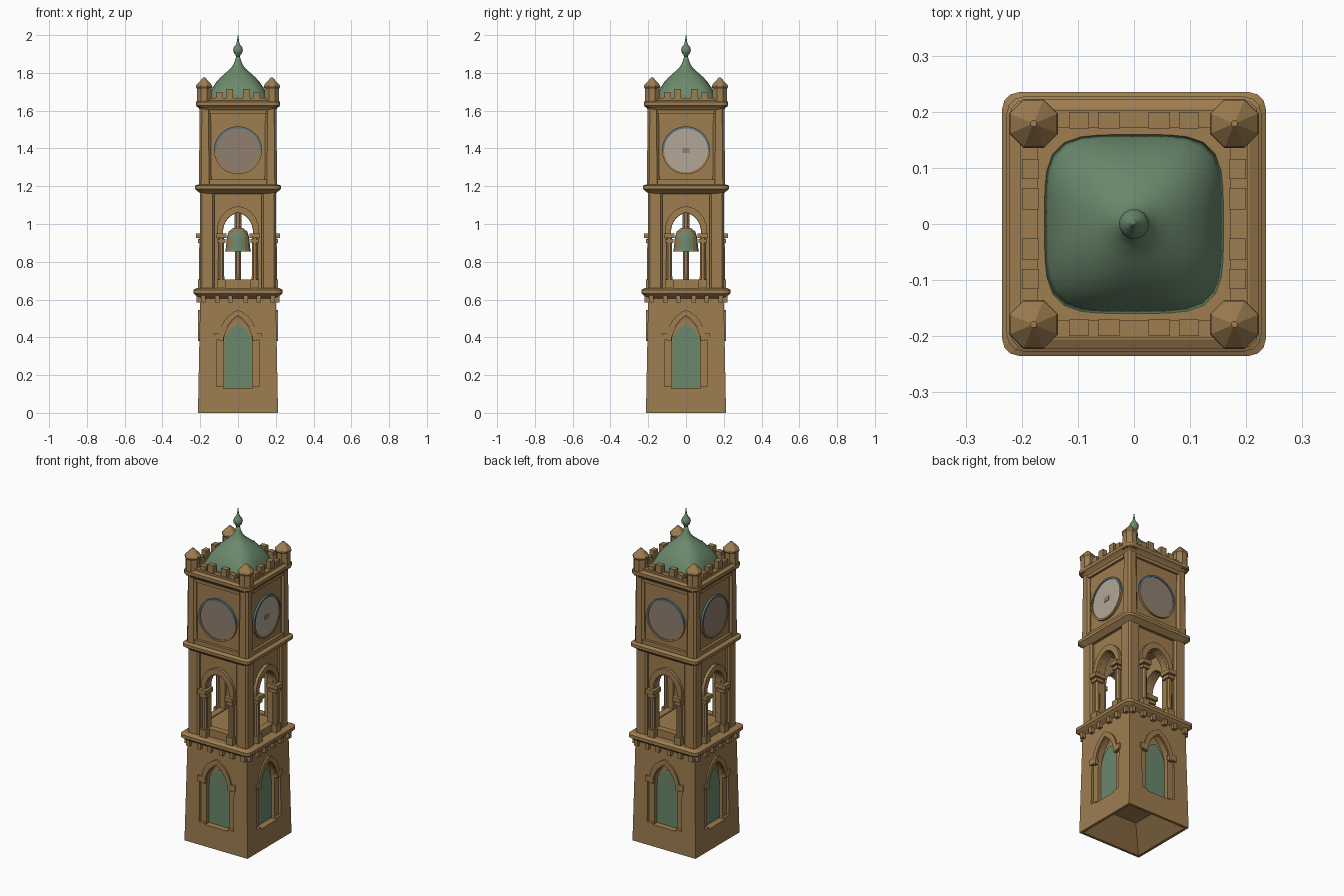
import bpy, bmesh, math
from mathutils import Matrix, Vector

if "Cube" in bpy.data.objects:
    bpy.data.objects.remove(bpy.data.objects["Cube"])


def material(name, rgb):
    m = bpy.data.materials.new(name)
    m.diffuse_color = (*rgb, 1)
    m.use_nodes = True
    m.node_tree.nodes["Principled BSDF"].inputs["Base Color"].default_value = m.diffuse_color
    return m


STONE = material("sandstone", (0.34, 0.205, 0.08))
GREEN = material("copper green", (0.145, 0.25, 0.15))
DIAL = material("taupe dial", (0.28, 0.215, 0.16))
PALE = material("pale dial", (0.45, 0.39, 0.31))
BLUE = material("slate blue", (0.10, 0.18, 0.23))


def finish(name, bm, mats, spin=False, smooth=False, rule=None):
    """Make an object; spin repeats the front part on all four sides."""
    bmesh.ops.recalc_face_normals(bm, faces=bm.faces)
    me = bpy.data.meshes.new(name)
    bm.to_mesh(me)
    if spin:
        for _ in range(3):
            me.transform(Matrix.Rotation(math.pi / 2, 4, 'Z'))
            bm.from_mesh(me)
        bm.to_mesh(me)
    bm.free()
    for m in (mats if isinstance(mats, list) else [mats]):
        me.materials.append(m)
    for p in me.polygons:
        p.use_smooth = smooth
        if rule:
            p.material_index = rule(p.center)
    ob = bpy.data.objects.new(name, me)
    bpy.context.collection.objects.link(ob)
    return ob


def square(h, r=0.0, n=0):
    """Square outline with rounded corners."""
    pts = []
    for k in range(4):
        a0 = k * math.pi / 2
        cx = (h - r) * (1 if k in (0, 3) else -1)
        cy = (h - r) * (1 if k in (0, 1) else -1)
        for j in range(n + 1):
            a = a0 + (j / n if n else 0.5) * math.pi / 2
            pts.append((cx + r * math.cos(a), cy + r * math.sin(a)))
    return pts


def circle(r, n=8, power=2.0):
    """Circle, or a squarish superellipse when power is above 2."""
    pts = []
    for i in range(n):
        a = 2 * math.pi * (i + 0.5) / n
        c, s = math.cos(a), math.sin(a)
        k = r / (abs(c) ** power + abs(s) ** power) ** (1 / power)
        pts.append((c * k, s * k))
    return pts


def loft(bm, rings, at=(0, 0)):
    """Skin a list of (z, outline) and cap both ends."""
    loops = [[bm.verts.new((x + at[0], y + at[1], z)) for x, y in o] for z, o in rings]
    for a, b in zip(loops, loops[1:]):
        for i in range(len(a)):
            j = (i + 1) % len(a)
            bm.faces.new((a[i], a[j], b[j], b[i]))
    bm.faces.new(loops[0])
    bm.faces.new(loops[-1])
    return bm


def box(bm, x0, x1, y0, y1, z0, z1):
    return loft(bm, [(z, [(x0, y0), (x1, y0), (x1, y1), (x0, y1)]) for z in (z0, z1)])


def prism(bm, pts, y0, y1):
    """Extrude an x-z outline along y."""
    a, b = ([bm.verts.new((x, y, z)) for x, z in pts] for y in (y0, y1))
    for i in range(len(a)):
        j = (i + 1) % len(a)
        bm.faces.new((a[i], a[j], b[j], b[i]))
    bm.faces.new(a)
    bm.faces.new(b)
    return bm


def arch(w, base, spring, rise, n=8):
    """Round (rise = w) or pointed (rise > w) arch outline."""
    k = (rise ** 2 - w ** 2) / (2 * w)
    top = math.atan2(rise, k)
    half = [((w + k) * math.cos(top * i / n) - k, spring + (w + k) * math.sin(top * i / n))
            for i in range(n + 1)]
    half[-1] = (0, spring + rise)
    return [(w, base)] + half + [(-x, z) for x, z in half[-2::-1]] + [(-w, base)]


def cut(ob, bm, name):
    c = finish(name, bm, STONE, spin=False) if name == "belfry_void" else finish(name, bm, STONE, spin=True)
    c.hide_render = True
    c.hide_viewport = False
    c.display_type = 'WIRE'
    m = ob.modifiers.new(name, 'BOOLEAN')
    m.operation, m.solver, m.object = 'DIFFERENCE', 'EXACT', c


new = bmesh.new

# Lower stage: tapered, hollow underneath, with recessed pointed windows
base = finish("lower_stage", loft(new(), [(0.11, square(0.08)), (0, square(0.196)),
              (0, square(0.212)), (0.61, square(0.2))]), STONE)
cut(base, box(new(), -0.115, 0.115, -0.25, -0.193, 0.14, 0.41), "jamb_cutter")
cut(base, prism(new(), arch(0.076, 0.13, 0.37, 0.14), -0.25, -0.168), "window_cutter")
finish("window_panels", prism(new(), arch(0.072, 0.132, 0.36, 0.11), -0.174, -0.165), GREEN, spin=True)
finish("window_arches", prism(new(), arch(0.1, 0.38, 0.40, 0.145) + arch(0.077, 0.38, 0.38, 0.135)[::-1],
       -0.211, -0.19), STONE, spin=True)
bm = new()
for s in (-1, 1):
    box(bm, s * 0.105 - 0.022, s * 0.105 + 0.022, -0.212, -0.18, 0.385, 0.42)
finish("window_imposts", bm, STONE, spin=True)

# Cornices and corbels
for name, z0, z1, h in (("lower_cornice", 0.605, 0.66, 0.235), ("middle_cornice", 1.16, 1.21, 0.227),
                        ("upper_cornice", 1.60, 1.655, 0.222)):
    d = z1 - z0
    finish(name, loft(new(), [(z, square(r, 0.03, 3)) for z, r in (
        (z0, 0.198), (z0 + d * 0.3, h - 0.012), (z0 + d * 0.5, h), (z0 + d * 0.85, h), (z1, h - 0.016))]), STONE)
bm = new()
for x in (-0.185, -0.11, -0.04, 0.04, 0.11, 0.185):
    box(bm, x - 0.012, x + 0.012, -0.221, -0.18, 0.585, 0.63)
finish("corbels", bm, STONE, spin=True)

# Belfry: hollow room with round arches, piers and columns
belfry = finish("belfry_walls", loft(new(), [(0.64, square(0.182)), (1.18, square(0.182))]), STONE)
cut(belfry, box(new(), -0.142, 0.142, -0.142, 0.142, 0.70, 1.14), "belfry_void")
cut(belfry, prism(new(), arch(0.079, 0.706, 0.96, 0.1), -0.3, -0.1), "arch_cutter")
finish("belfry_arches", prism(new(), arch(0.11, 0.94, 0.97, 0.125) + arch(0.08, 0.94, 0.96, 0.101)[::-1],
       -0.2, -0.175), STONE, spin=True)
bm = new()
for s in (-1, 1):
    x = s * 0.089
    loft(bm, [(0.66, circle(0.018)), (0.93, circle(0.016))], at=(x, -0.19))
    box(bm, x - 0.023, x + 0.023, -0.212, -0.16, 0.66, 0.705)
    box(bm, x - 0.022, x + 0.022, -0.212, -0.16, 0.90, 0.92)
    box(bm, x - 0.027, x + 0.027, -0.222, -0.15, 0.925, 0.95)
finish("belfry_columns", bm, STONE, spin=True)
finish("belfry_piers", loft(new(), [(z, square(0.0385, 0.01, 1)) for z in (0.65, 1.18)],
       at=(0.1625, -0.1625)), STONE, spin=True)

# Bell and its post
finish("bell", loft(new(), [(z, circle(r, 16)) for z, r in ((0.855, 0.06), (0.855, 0.07), (0.87, 0.066),
       (0.93, 0.06), (0.96, 0.05), (0.98, 0.025))]), [STONE, GREEN],
       rule=lambda c: int(min(abs(c.x), abs(c.y)) < 0.038 and 0.86 < c.z < 0.95))
finish("bell_post", loft(new(), [(0.69, circle(0.017)), (1.15, circle(0.02))]), STONE)

# Clock stage with piers and slits
finish("clock_walls", loft(new(), [(1.19, square(0.188)), (1.62, square(0.188))]), STONE)
finish("clock_piers", loft(new(), [(1.19, square(0.033, 0.012, 1)), (1.62, square(0.029, 0.012, 1))],
       at=(0.174, -0.174)), STONE, spin=True)
bm = new()
box(bm, -0.15, 0.15, -0.201, -0.18, 1.585, 1.61)
box(bm, -0.15, 0.15, -0.204, -0.18, 1.20, 1.235)
finish("clock_panel_rails", bm, STONE, spin=True)


def ring(r, n=32):
    return [(r * math.sin(2 * math.pi * i / n), 1.39 + r * math.cos(2 * math.pi * i / n)) for i in range(n)]


# Clock dials and rims
finish("clock_dials", prism(new(), ring(0.118), -0.195, -0.187), [DIAL, PALE], spin=True,
       rule=lambda c: int(c.x > 0.15))
bm = new()
outer, inner = ring(0.127), ring(0.116)
loops = [[bm.verts.new((x, y, z)) for x, z in o] for o, y in
         ((outer, -0.185), (outer, -0.2), (inner, -0.2), (inner, -0.185))]
for a, b in zip(loops, loops[1:] + loops[:1]):
    for i in range(32):
        bm.faces.new((a[i], a[i - 1], b[i - 1], b[i]))
finish("clock_rims", bm, [STONE, BLUE], spin=True, rule=lambda c: int(c.z > 1.40))
finish("dial_hub", box(new(), 0.19, 0.198, -0.018, 0.018, 1.375, 1.402), DIAL)

# Battlements and corner turrets
bm = new()
box(bm, -0.15, 0.15, -0.203, -0.172, 1.64, 1.668)
for x, w, z in ((0.045, 0.019, 1.715), (0.098, 0.018, 1.695)):
    for s in (-1, 1):
        box(bm, s * x - w, s * x + w, -0.2, -0.17, 1.65, z)
finish("battlements", bm, STONE, spin=True)
finish("corner_turrets", loft(new(), [(z, circle(r)) for z, r in ((1.62, 0.043), (1.715, 0.041),
       (1.725, 0.047), (1.735, 0.045), (1.775, 0.006))], at=(0.179, -0.179)), STONE, spin=True)

# Ogee dome, squarish at the foot and round at the top
dome = ((1.645, 0.162, 4.5), (1.68, 0.153, 4), (1.715, 0.138, 3.5), (1.745, 0.12, 3), (1.775, 0.094, 2.6),
        (1.80, 0.066, 2.3), (1.82, 0.043, 2), (1.84, 0.027, 2), (1.865, 0.016, 2), (1.89, 0.009, 2))
finish("dome", loft(new(), [(z, circle(r, 40, p)) for z, r, p in dome]), GREEN, smooth=True)
finish("finial", loft(new(), [(z, circle(r, 12)) for z, r in ((1.885, 0.009), (1.897, 0.015), (1.908, 0.024),
       (1.922, 0.027), (1.937, 0.022), (1.95, 0.011), (1.965, 0.006), (2.0, 0.001))]), GREEN, smooth=True)
